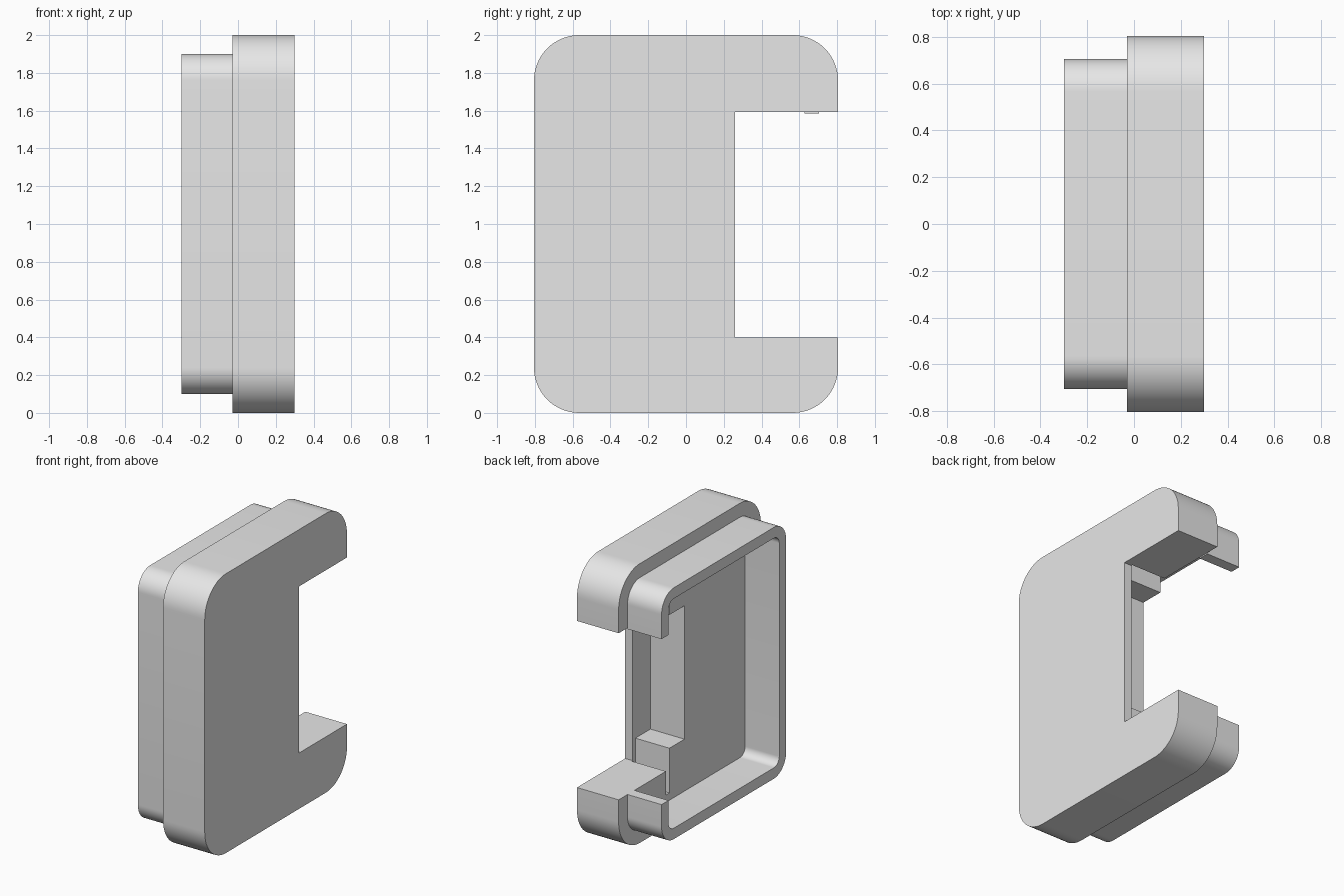
import bpy
import bmesh
from math import cos, sin, pi

cube = bpy.data.objects.get("Cube")
if cube:
    bpy.data.objects.remove(cube, do_unlink=True)

grey = bpy.data.materials.new("light grey plastic")
grey.use_nodes = True
grey.diffuse_color = (0.8, 0.8, 0.8, 1)
grey.node_tree.nodes["Principled BSDF"].inputs["Base Color"].default_value = (0.8, 0.8, 0.8, 1)


def block(name, xs, ys, zs, radius=0, steps=16):
    """Box between the given ranges, with corners rounded around the x axis."""
    if radius:
        corners = [(ys[1] - radius, zs[1] - radius), (ys[0] + radius, zs[1] - radius),
                   (ys[0] + radius, zs[0] + radius), (ys[1] - radius, zs[0] + radius)]
        outline = []
        for quarter, (cy, cz) in enumerate(corners):
            for i in range(steps + 1):
                a = (quarter + i / steps) * pi / 2
                outline.append((cy + radius * cos(a), cz + radius * sin(a)))
    else:
        outline = [(ys[1], zs[1]), (ys[0], zs[1]), (ys[0], zs[0]), (ys[1], zs[0])]
    bm = bmesh.new()
    face = bm.faces.new([bm.verts.new((xs[0], y, z)) for y, z in outline])
    new = bmesh.ops.extrude_face_region(bm, geom=[face])["geom"]
    bmesh.ops.translate(bm, vec=(xs[1] - xs[0], 0, 0),
                        verts=[v for v in new if isinstance(v, bmesh.types.BMVert)])
    bmesh.ops.recalc_face_normals(bm, faces=bm.faces)
    mesh = bpy.data.meshes.new(name)
    bm.to_mesh(mesh)
    bm.free()
    mesh.materials.append(grey)
    obj = bpy.data.objects.new(name, mesh)
    bpy.context.collection.objects.link(obj)
    return obj


def activate(obj):
    bpy.ops.object.select_all(action="DESELECT")
    obj.select_set(True)
    bpy.context.view_layer.objects.active = obj


def carve(obj, cutters):
    """Subtract each cutter from the part, then remove the cutter."""
    for cutter in cutters:
        cutter.hide_render = True
        mod = obj.modifiers.new("carve", "BOOLEAN")
        mod.operation = "DIFFERENCE"
        mod.solver = "EXACT"
        mod.object = cutter
        activate(obj)
        bpy.ops.object.modifier_apply(modifier=mod.name)
        bpy.data.objects.remove(cutter, do_unlink=True)
    activate(obj)
    bpy.ops.object.shade_smooth_by_angle(angle=pi / 6)


BACK, SEAM, FACE = -0.3, -0.03, 0.3
INNER = 0.24  # inside of the thin plate beside the opening

# Thick cover with the side opening, a recess beside it and a narrow slot
cover = block("cover", (SEAM, FACE), (-0.805, 0.805), (0, 2), 0.24)
carve(cover, [
    block("opening_cutter", (-1, 1), (0.26, 1), (0.4, 1.593)),
    block("recess_cutter", (-1, INNER), (0.06, 0.25), (0.55, 1.505)),
    block("slot_cutter", (-1, INNER), (0.23, 0.27), (0.23, 1.77)),
])

# Raised rim, hollow inside and open on the same side
rim = block("rim", (BACK, SEAM), (-0.705, 0.705), (0.1, 1.9), 0.14)
carve(rim, [
    block("pocket_cutter", (-1, 1), (-0.627, 0.627), (0.178, 1.822), 0.06),
    block("rim_opening_cutter", (-1, 1), (0.26, 1), (0.4, 1.585)),
])
